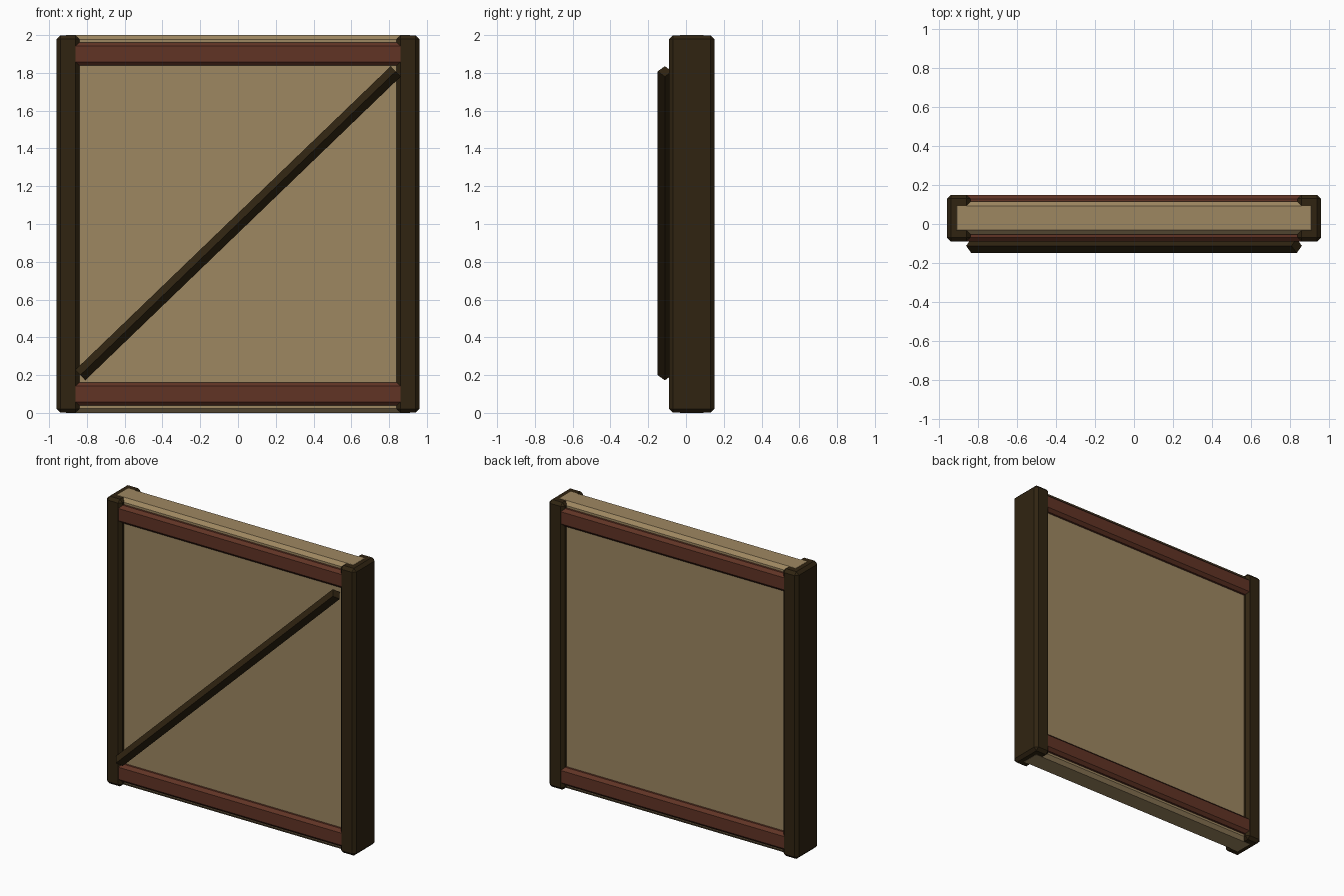
import bpy
from mathutils import Vector

if "Cube" in bpy.data.objects:
    bpy.data.objects.remove(bpy.data.objects["Cube"])


def material(name, rgb):
    m = bpy.data.materials.new(name)
    lin = [((c / 255 + 0.055) / 1.055) ** 2.4 for c in rgb]
    m.diffuse_color = (*lin, 1)
    m.use_nodes = True
    m.node_tree.nodes["Principled BSDF"].inputs["Base Color"].default_value = m.diffuse_color
    return m


plaster = material("tan plaster", (158, 135, 97))
dark_wood = material("dark wood", (48, 36, 17))
red_wood = material("red brown wood", (97, 52, 37))


def chamfered_box(name, centre, size, mat, chamfer=0.02):
    bpy.ops.mesh.primitive_cube_add(size=1, location=centre)
    ob = bpy.context.object
    ob.name = name
    ob.scale = size
    bpy.ops.object.transform_apply(location=False, rotation=False, scale=True)
    bev = ob.modifiers.new("chamfer", 'BEVEL')
    bev.width = chamfer
    bev.segments = 1
    ob.data.materials.append(mat)
    return ob


Y = 0.03  # middle of the wall thickness

# Infill panel
chamfered_box("wall_panel", (0, Y, 1), (1.865, 0.17, 2.0), plaster, 0.023)

# Upright posts, a hair shorter than the panel
for side, x in (("left", -0.9), ("right", 0.9)):
    chamfered_box(side + "_post", (x, Y, 1), (0.12, 0.24, 1.998), dark_wood)

# Horizontal rails, a hair thinner than the posts
for level, z in (("bottom", 0.1), ("top", 1.9)):
    chamfered_box(level + "_rail", (0, Y, z), (1.86, 0.238, 0.124), red_wood)

# Diagonal brace: square bar turned on edge
a, b = Vector((-0.835, -0.112, 0.2)), Vector((0.835, -0.112, 1.808))
along = (b - a).normalized()
out = Vector((0, -1, 0))
across = along.cross(out)
ring = [d * 0.038 for d in (out, across, -out, -across)]
verts = [p + r for p in (a, b) for r in ring]
faces = [(i, (i + 1) % 4, (i + 1) % 4 + 4, i + 4) for i in range(4)]
faces += [(3, 2, 1, 0), (4, 5, 6, 7)]
mesh = bpy.data.meshes.new("diagonal_brace")
mesh.from_pydata(verts, [], faces)
mesh.materials.append(dark_wood)
brace = bpy.data.objects.new("diagonal_brace", mesh)
bpy.context.collection.objects.link(brace)
